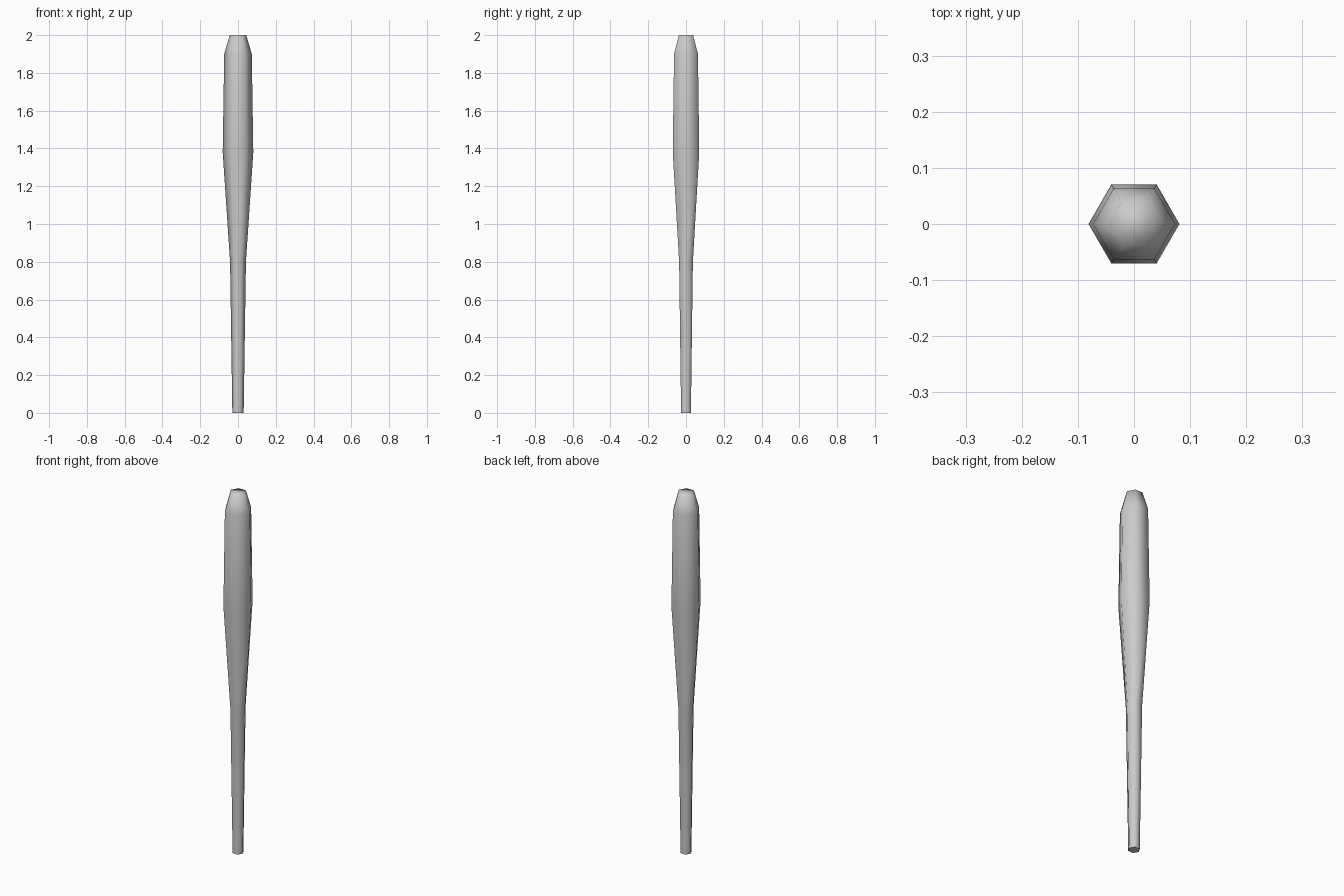
import bpy, bmesh, math

if "Cube" in bpy.data.objects:
    bpy.data.objects.remove(bpy.data.objects["Cube"])

# Radius/height profile of the club, from grip end to tip
profile = [(0.03, 0.0), (0.042, 0.8), (0.081, 1.38), (0.073, 1.9), (0.044, 2.0)]
SIDES = 6

bm = bmesh.new()
rings = [[bm.verts.new((r * math.cos(math.tau * i / SIDES),
                        r * math.sin(math.tau * i / SIDES), z))
          for i in range(SIDES)] for r, z in profile]

# Side walls
for low, high in zip(rings, rings[1:]):
    for i in range(SIDES):
        j = (i + 1) % SIDES
        bm.faces.new((low[i], low[j], high[j], high[i]))

# End caps
bm.faces.new(rings[0][::-1])
bm.faces.new(rings[-1])

mesh = bpy.data.meshes.new("bat")
bm.to_mesh(mesh)
bm.free()
bat = bpy.data.objects.new("bat", mesh)
bpy.context.collection.objects.link(bat)

# Smooth body and tip, crisp grip end
bpy.context.view_layer.objects.active = bat
bat.select_set(True)
bpy.ops.object.shade_smooth_by_angle(angle=math.radians(80))
